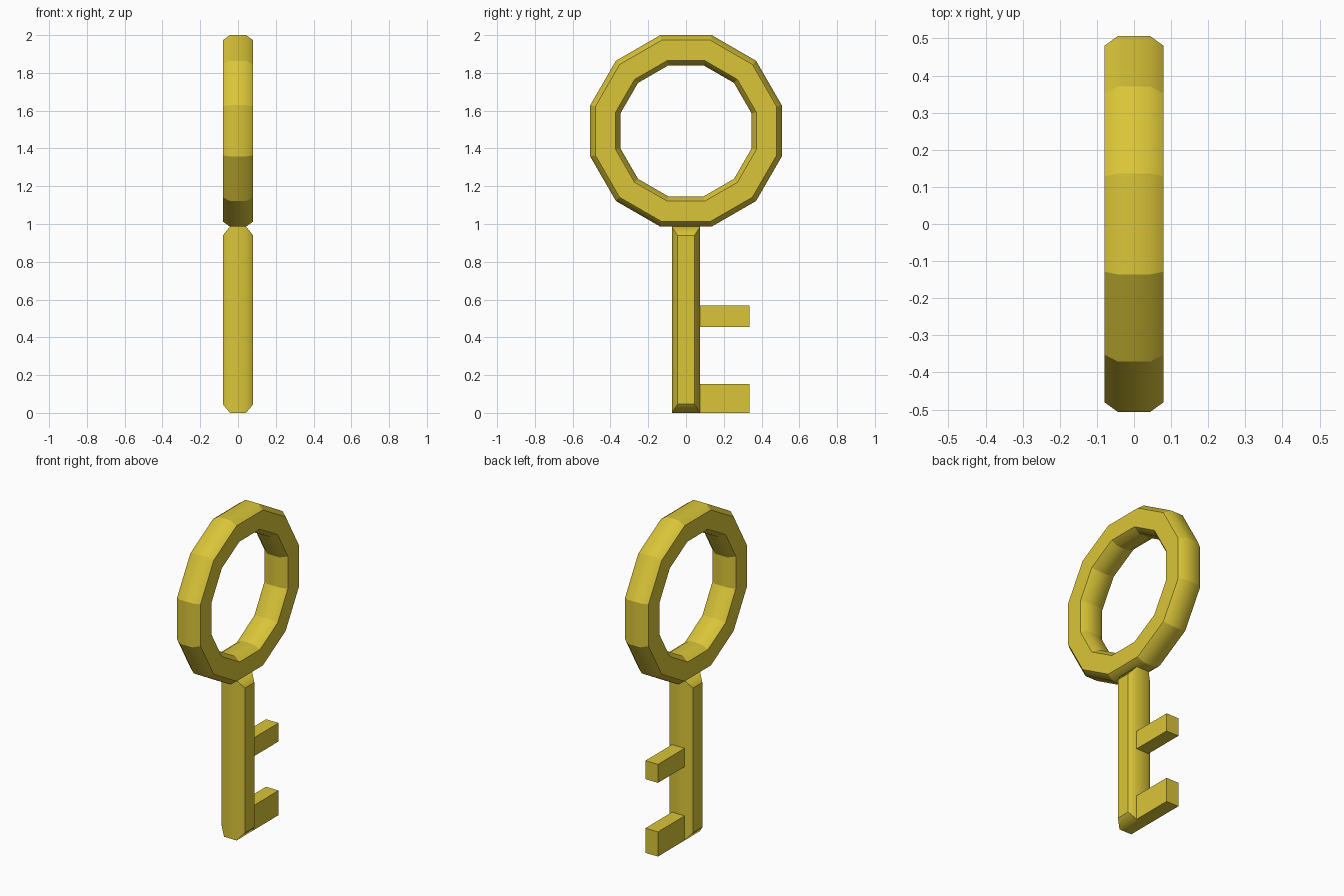
import bpy, bmesh
from math import pi, cos, sin

if "Cube" in bpy.data.objects:
    bpy.data.objects.remove(bpy.data.objects["Cube"])

gold = bpy.data.materials.new("gold")
gold.diffuse_color = (0.70, 0.56, 0.04, 1)
gold.use_nodes = True
gold.node_tree.nodes["Principled BSDF"].inputs["Base Color"].default_value = gold.diffuse_color

IN_X, OUT_X = 0.043, 0.08      # half thickness at the rim and at the flat faces


def finish(bm, name):
    """Make the object; only the rim-to-chamfer edges are shaded smooth."""
    bmesh.ops.recalc_face_normals(bm, faces=bm.faces)
    for f in bm.faces:
        f.smooth = True
    for e in bm.edges:
        a, b = (v.co.x for v in e.verts)
        e.smooth = abs(a - b) < 1e-4 and abs(abs(a) - IN_X) < 1e-4
    me = bpy.data.meshes.new(name)
    bm.to_mesh(me)
    bm.free()
    me.materials.append(gold)
    ob = bpy.data.objects.new(name, me)
    bpy.context.collection.objects.link(ob)
    return ob


def bridge(bm, loop_a, loop_b):
    n = len(loop_a)
    for i in range(n):
        j = (i + 1) % n
        bm.faces.new((loop_a[i], loop_a[j], loop_b[j], loop_b[i]))


# Ring handle: chamfered section swept round 12 corners
SIDES, CENTRE_Z = 12, 1.493
section = [(0.507, -IN_X), (0.507, IN_X), (0.48, OUT_X), (0.372, OUT_X),
           (0.347, IN_X), (0.347, -IN_X), (0.372, -OUT_X), (0.48, -OUT_X)]
bm = bmesh.new()
loops = []
for k in range(SIDES):
    a = 2 * pi * (k + 0.5) / SIDES
    grow = 1 / cos(pi / SIDES)      # apothem to corner radius
    loops.append([bm.verts.new((x, r * grow * cos(a), CENTRE_Z + r * grow * sin(a)))
                  for r, x in section])
for k in range(SIDES):
    bridge(bm, loops[k], loops[(k + 1) % SIDES])
finish(bm, "ring_handle")


# Shaft: upright bar whose two broad faces are chamfered inwards
def rect(bm, x, y, z0, z1):
    return [bm.verts.new((x, sy, z)) for sy, z in ((-y, z0), (y, z0), (y, z1), (-y, z1))]


bm = bmesh.new()
layers = [rect(bm, -OUT_X, 0.045, 0.046, 0.94), rect(bm, -IN_X, 0.075, 0, 0.986),
          rect(bm, IN_X, 0.075, 0, 0.986), rect(bm, OUT_X, 0.045, 0.046, 0.94)]
for lower, upper in zip(layers, layers[1:]):
    bridge(bm, lower, upper)
bm.faces.new(layers[0])
bm.faces.new(layers[-1])
finish(bm, "shaft")

# Two teeth on the +y side
for name, z0, z1 in (("lower_tooth", 0.0, 0.152), ("upper_tooth", 0.455, 0.569)):
    bm = bmesh.new()
    bmesh.ops.create_cube(bm, size=1)
    for v in bm.verts:
        v.co = (v.co.x * 2 * IN_X, 0.075 if v.co.y < 0 else 0.335, z0 if v.co.z < 0 else z1)
    tooth = finish(bm, name)
    for p in tooth.data.polygons:
        p.use_smooth = False
